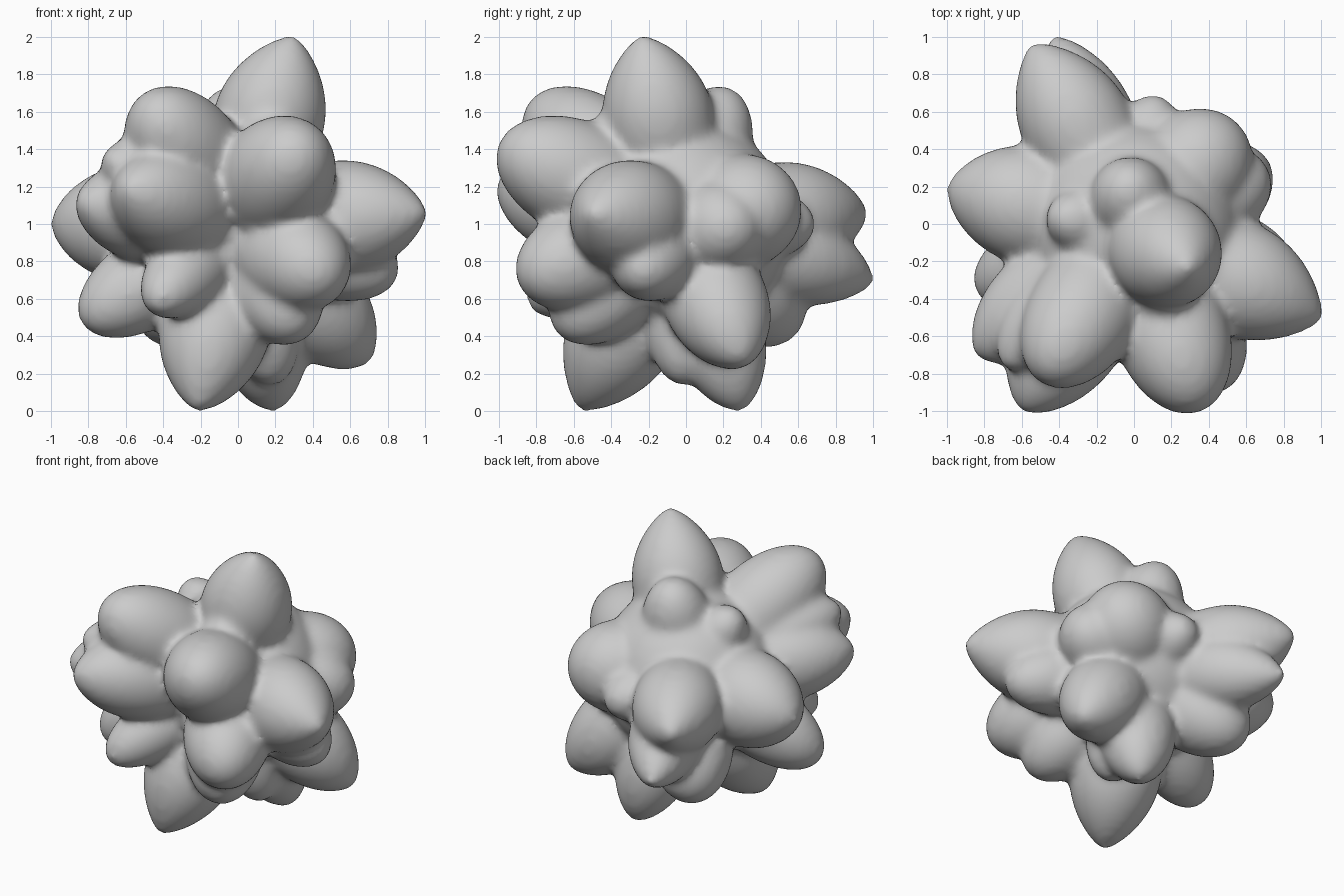
import bpy
import bmesh
from mathutils import Matrix, Vector

default = bpy.data.objects.get("Cube")
if default:
    bpy.data.objects.remove(default, do_unlink=True)

CENTRE = Vector((0, -.03, 1))
POINTED, MEDIUM, ROUND = 0.8, 0.65, 0.5

# Each lobe: tip position, half width, tip shape
LOBES = {
    "top_spike": ((.3, -.24, 2.01), .3, POINTED),
    "top_side_bulb": ((.22, -.44, 1.6), .22, ROUND),
    "front_bulb": ((.35, -.99, 1.43), .31, ROUND),
    "left_spike": ((1.01, -.51, 1.06), .31, POINTED),
    "upper_front_bulb": ((-.48, -.82, 1.65), .3, ROUND),
    "shoulder_bulb": ((-.7, -.76, 1.36), .25, MEDIUM),
    "right_front_bulb": ((-.6, -1, 1.2), .3, MEDIUM),
    "right_side_bulb": ((-.85, -.7, 1.12), .28, MEDIUM),
    "small_front_bulb": ((-.45, -.83, .57), .21, ROUND),
    "low_front_bulb": ((.49, -.88, .7), .29, ROUND),
    "under_front_bulb": ((.32, -.68, .42), .26, ROUND),
    "front_foot": ((-.22, -.57, 0), .3, POINTED),
    "back_foot": ((.2, .3, 0), .26, MEDIUM),
    "bottom_bulb": ((.2, -.01, .14), .21, ROUND),
    "left_foot": ((.7, .31, .26), .28, MEDIUM),
    "left_bulb": ((.85, -.26, .72), .24, ROUND),
    "back_left_bulb": ((.55, .54, 1.12), .31, ROUND),
    "back_left_low_bulb": ((.72, .29, .98), .26, ROUND),
    "back_spike": ((-.55, .97, 1.06), .3, POINTED),
    "back_low_spike": ((-.43, 1.01, .69), .25, POINTED),
    "right_bulb": ((-1, .2, 1), .32, MEDIUM),
    "right_low_bulb": ((-.83, -.34, .47), .25, ROUND),
    "crown_bulb": ((-.03, .23, 1.73), .23, ROUND),
    "crown_small_bulb": ((-.42, .04, 1.54), .19, ROUND),
    "back_bump": ((.12, .69, 1), .2, ROUND),
    "back_low_bulb": ((-.45, .57, .42), .28, ROUND),
}


def add_lobe(bm, tip, width, shape):
    """Teardrop running from the centre out to its tip."""
    axis = Vector(tip) - CENTRE
    length = axis.length
    turn = axis.to_track_quat("Z", "Y")
    made = bmesh.ops.create_uvsphere(bm, u_segments=32, v_segments=24, radius=1)
    for v in made["verts"]:
        h = v.co.z
        power = shape if h > 0 else 0.35
        swell = width * max(1 - h * h, 1e-6) ** (power - 0.5)
        along = length * (0.55 + (0.45 if h > 0 else 0.55) * h)
        v.co = CENTRE + turn @ Vector((v.co.x * swell, v.co.y * swell, along))


# Core and all lobes in one mesh
bm = bmesh.new()
bmesh.ops.create_icosphere(bm, subdivisions=4, radius=0.58,
                           matrix=Matrix.Translation(CENTRE))
for tip, width, shape in LOBES.values():
    add_lobe(bm, tip, width, shape)
mesh = bpy.data.meshes.new("lobed_body")
bm.to_mesh(mesh)
bm.free()
body = bpy.data.objects.new("lobed_body", mesh)
bpy.context.collection.objects.link(body)

# Plain grey surface
grey = bpy.data.materials.new("light_grey")
grey.use_nodes = True
colour = (0.6, 0.6, 0.6, 1)
grey.diffuse_color = colour
grey.node_tree.nodes["Principled BSDF"].inputs["Base Color"].default_value = colour
mesh.materials.append(grey)

# Fuse the lobes into one skin and soften the valleys
fuse = body.modifiers.new("fuse", "REMESH")
fuse.mode = "VOXEL"
fuse.voxel_size = 0.025
fuse.use_smooth_shade = True
soften = body.modifiers.new("soften", "SMOOTH")
soften.factor = 0.5
soften.iterations = 12
